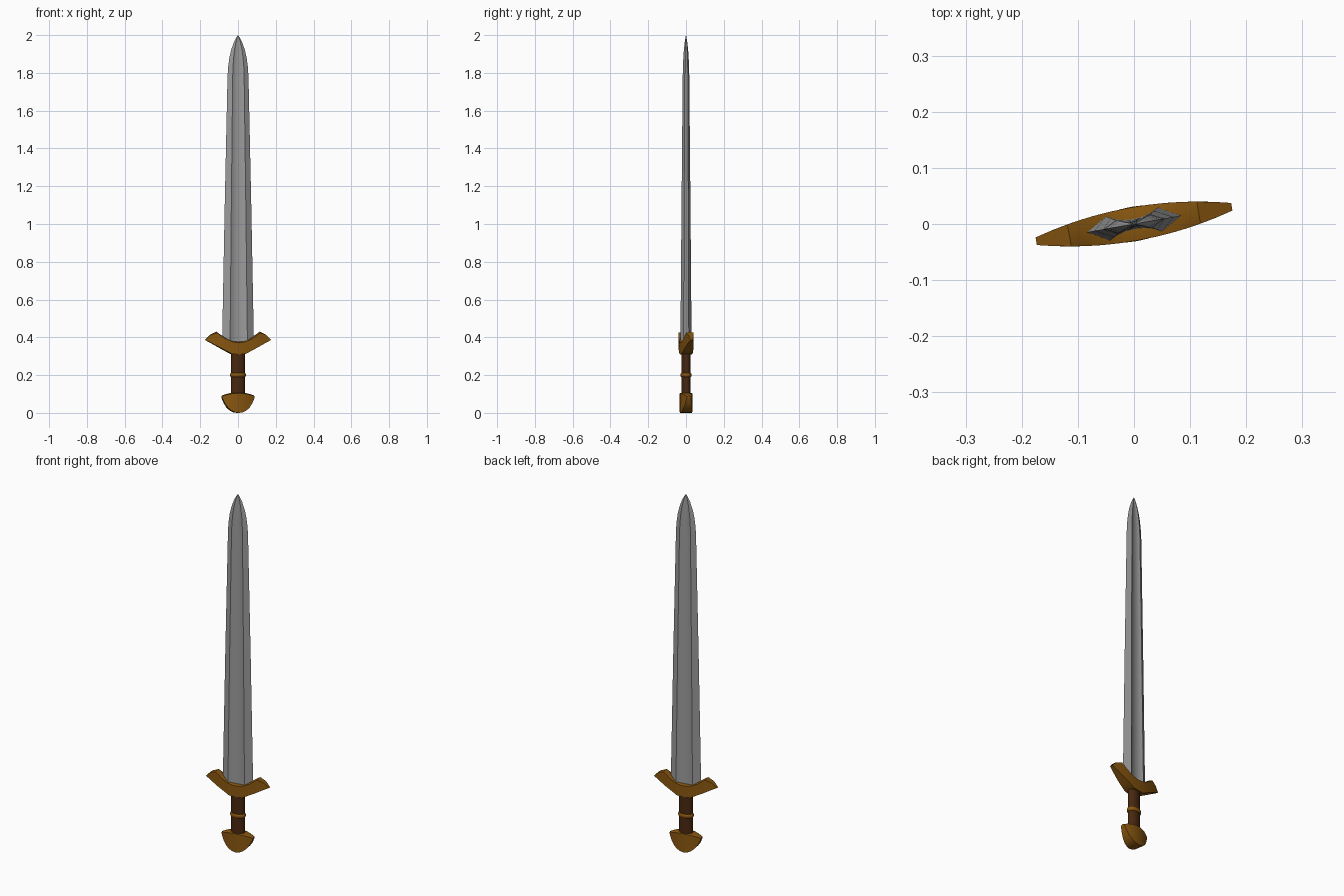
import bpy, bmesh, math

if "Cube" in bpy.data.objects:
    bpy.data.objects.remove(bpy.data.objects["Cube"])

YAW = math.radians(10)   # the whole sword is turned slightly about z


def material(name, rgb):
    m = bpy.data.materials.new(name)
    m.diffuse_color = (*rgb, 1)
    m.use_nodes = True
    m.node_tree.nodes["Principled BSDF"].inputs["Base Color"].default_value = m.diffuse_color
    return m


STEEL = material("steel grey", (0.33, 0.33, 0.33))
BRONZE = material("bronze brown", (0.25, 0.095, 0.005))
LEATHER = material("dark leather", (0.065, 0.021, 0.005))


def loft(name, rings, mat, angle=30):
    """Skin a list of equal-length rings and cap both ends."""
    bm = bmesh.new()
    vs = [[bm.verts.new(p) for p in ring] for ring in rings]
    n = len(rings[0])
    for a, b in zip(vs, vs[1:]):
        for i in range(n):
            j = (i + 1) % n
            bm.faces.new((a[i], a[j], b[j], b[i]))
    bm.faces.new(vs[0])
    bm.faces.new(vs[-1])
    bmesh.ops.remove_doubles(bm, verts=bm.verts[:], dist=1e-5)
    bmesh.ops.recalc_face_normals(bm, faces=bm.faces[:])
    me = bpy.data.meshes.new(name)
    bm.to_mesh(me)
    bm.free()
    me.materials.append(mat)
    ob = bpy.data.objects.new(name, me)
    bpy.context.collection.objects.link(ob)
    ob.rotation_euler.z = YAW
    bpy.ops.object.select_all(action='DESELECT')
    ob.select_set(True)
    bpy.context.view_layer.objects.active = ob
    bpy.ops.object.shade_smooth_by_angle(angle=math.radians(angle))
    return ob


def slab(name, stations, half_len, thick, thin, crown, bulge, mat):
    """Lens-shaped slab: stations are (x bottom, z bottom, x top, z top)."""
    def depth(x):
        return thick * (1 - (1 - thin) * (x / half_len) ** 2)

    rings = []
    full = [(-1, s) for s in stations[:0:-1]] + [(1, s) for s in stations]
    for side, (xb, zb, xt, zt) in full:
        k = (xb / half_len) ** 4 * bulge
        xm, zm = (xb + xt) / 2 + k * 0.6, (zb + zt) / 2 + k * 0.8
        pts = [(xb, zb), (xm, zm), (xt, zt)]
        front = [(side * x, -depth(x), z) for x, z in pts]
        back = [(side * x, depth(x), z) for x, z in reversed(pts)]
        rings.append(front + [(side * xt, 0, zt + crown)] + back)
    return loft(name, rings, mat)


# blade: bevelled edges with a hollow fuller on both sides
quarter = [(0.086, 0), (0.047, 0.022), (0.034, 0.015), (0.018, 0.0105), (0, 0.009)]
half = quarter + [(-x, y) for x, y in quarter[-2::-1]]
section = half + [(x, -y) for x, y in half[-2:0:-1]]
levels = [(0.34, 1.0, 1.0), (1.1, 0.83, 0.78), (1.78, 0.655, 0.56), (1.83, 0.62, 0.52),
          (1.88, 0.54, 0.45), (1.92, 0.435, 0.36), (1.96, 0.27, 0.23),
          (1.985, 0.12, 0.1), (2.0, 0.004, 0.004)]
loft("blade", [[(x * sx, y * sy, z) for x, y in section] for z, sx, sy in levels],
     STEEL, 35)

# crossguard: upswept arms, thick at the middle
guard = [(0, 0.31, 0, 0.372), (0.037, 0.312, 0.028, 0.375), (0.07, 0.33, 0.05, 0.383),
         (0.105, 0.348, 0.075, 0.395), (0.14, 0.367, 0.095, 0.409),
         (0.177, 0.386, 0.117, 0.424)]
slab("crossguard", guard, 0.178, 0.03, 0.22, 0.006, 0.008, BRONZE)

# pommel: half-round with a gently domed top
pommel = [(x, b, x, t) for x, b, t in [
    (0, 0, 0.104), (0.02, 0.003, 0.103), (0.04, 0.012, 0.101), (0.058, 0.028, 0.097),
    (0.073, 0.049, 0.093), (0.083, 0.07, 0.089), (0.088, 0.083, 0.086)]]
slab("pommel", pommel, 0.088, 0.031, 0.35, 0.004, 0, BRONZE)


def oval(z, rx, ry, n=32):
    return [(rx * math.cos(2 * math.pi * i / n), ry * math.sin(2 * math.pi * i / n), z)
            for i in range(n)]


# grip
loft("grip", [oval(z, 0.037, 0.024) for z in (0.09, 0.33)], LEATHER)

# grip ring: slim band with rounded edges
loft("grip_ring", [oval(z, 0.037 + e, 0.024 + e) for z, e in (
    (0.190, 0), (0.192, 0.003), (0.197, 0.005), (0.205, 0.005), (0.210, 0.003), (0.212, 0))],
    BRONZE, 40)
